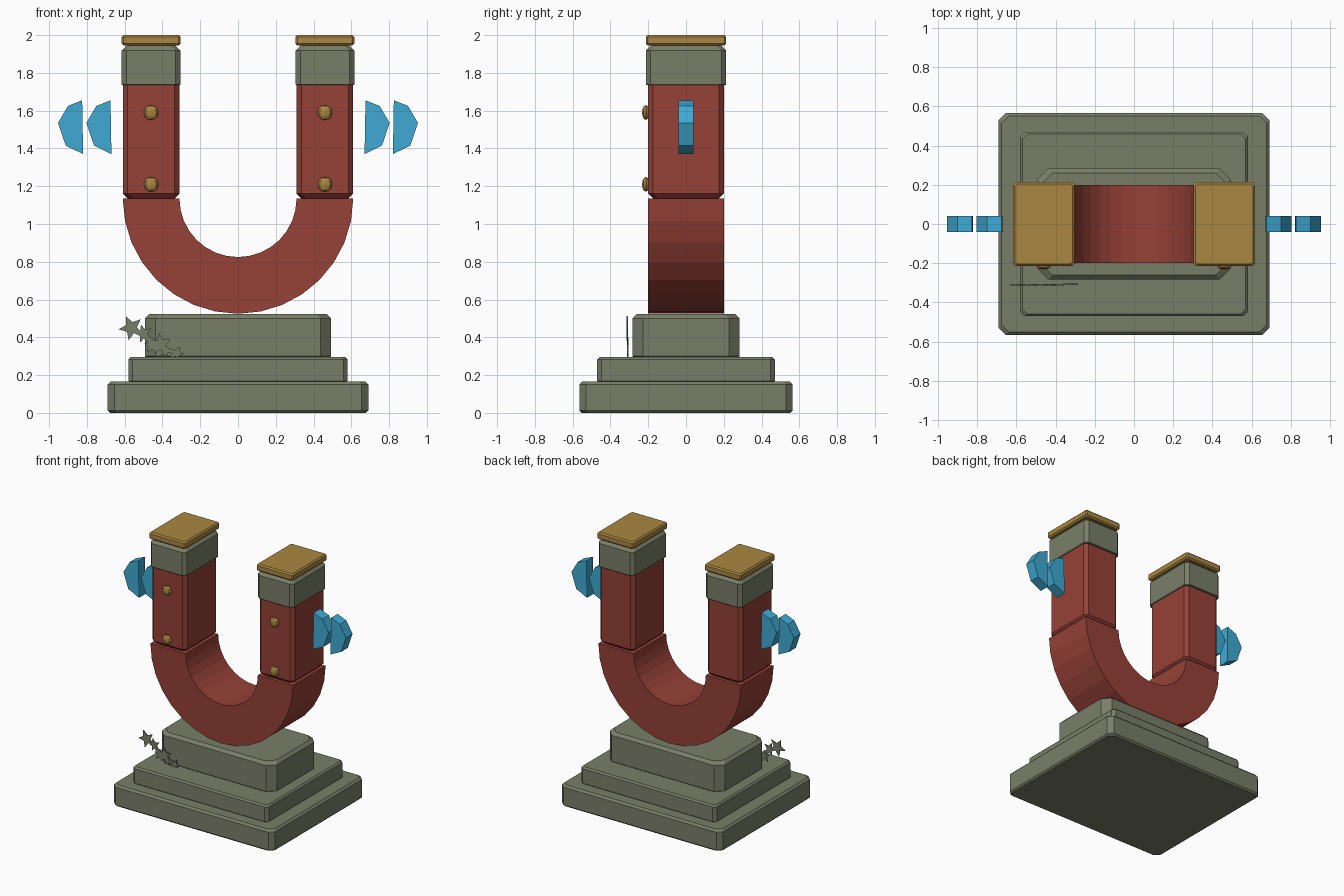
import bpy
import bmesh
from math import sin, cos, pi

cube = bpy.data.objects.get("Cube")
if cube:
    bpy.data.objects.remove(cube, do_unlink=True)


def material(name, rgb):
    # 0-255 display colour to linear
    lin = [((v / 255 + 0.055) / 1.055) ** 2.4 for v in rgb] + [1]
    m = bpy.data.materials.new(name)
    m.use_nodes = True
    m.diffuse_color = lin
    m.node_tree.nodes["Principled BSDF"].inputs["Base Color"].default_value = lin
    return m


red = material("red paint", (150, 65, 55))
stone = material("grey green stone", (121, 126, 104))
gold = material("gold metal", (170, 135, 65))
blue = material("bright blue", (62, 170, 212))


def add_object(name, bm, mat):
    bmesh.ops.recalc_face_normals(bm, faces=bm.faces)
    mesh = bpy.data.meshes.new(name)
    bm.to_mesh(mesh)
    bm.free()
    mesh.materials.append(mat)
    ob = bpy.data.objects.new(name, mesh)
    bpy.context.collection.objects.link(ob)
    return ob


def block(name, mat, x, hx, hy, z0, z1, corner, top, bottom):
    """Box with chamfered corners and bevelled top and bottom rims."""
    bm = bmesh.new()
    rings = []
    for z, inset in ((z0, bottom), (z0 + bottom, 0), (z1 - top, 0), (z1, top)):
        if rings and inset == 0 and bottom == 0 and z == z0:
            continue
        a, b, c = hx - inset, hy - inset, corner
        plan = [(a, b - c), (a - c, b), (c - a, b), (-a, b - c),
                (-a, c - b), (c - a, -b), (a - c, -b), (a, c - b)]
        rings.append([bm.verts.new((x + px, py, z)) for px, py in plan])
    for lo, hi in zip(rings, rings[1:]):
        for i in range(8):
            j = (i + 1) % 8
            bm.faces.new((lo[i], lo[j], hi[j], hi[i]))
    bm.faces.new(rings[0])
    bm.faces.new(rings[-1])
    return add_object(name, bm, mat)


def plate(name, mat, outline, y0, y1):
    """Extrude an outline of (x, z) points along y."""
    bm = bmesh.new()
    face = bm.faces.new([bm.verts.new((x, y0, z)) for x, z in outline])
    out = bmesh.ops.extrude_face_region(bm, geom=[face])
    moved = [v for v in out["geom"] if isinstance(v, bmesh.types.BMVert)]
    bmesh.ops.translate(bm, verts=moved, vec=(0, y1 - y0, 0))
    return add_object(name, bm, mat)


# Stepped stone plinth
block("plinth_base", stone, 0, 0.69, 0.565, 0, 0.165, 0.035, 0.015, 0.012)
block("plinth_middle", stone, 0, 0.58, 0.47, 0.16, 0.295, 0.022, 0.012, 0.01)
block("plinth_top", stone, 0, 0.493, 0.283, 0.29, 0.523, 0.055, 0.022, 0.01)

# Curved bottom of the horseshoe
STEPS, BEND_Z = 16, 1.135
bm = bmesh.new()
sections = []
for i in range(STEPS + 1):
    a = pi + pi * i / STEPS
    sections.append([bm.verts.new((r * cos(a), y, BEND_Z + r * sin(a)))
                     for r, y in ((0.61, -0.2), (0.61, 0.2), (0.31, 0.2), (0.31, -0.2))])
for s, t in zip(sections, sections[1:]):
    for k in range(4):
        n = (k + 1) % 4
        bm.faces.new((s[k], s[n], t[n], t[k]))
bm.faces.new(sections[0])
bm.faces.new(sections[-1])
add_object("magnet_bend", bm, red)

# Arms, pole tips, rivets and spark fins on both sides
fin = [(0.675, 1.655), (0.75, 1.625), (0.803, 1.535), (0.762, 1.415), (0.67, 1.37)]
for side, s in (("left", 1), ("right", -1)):
    x = s * 0.46
    block(side + "_arm", red, x, 0.15, 0.2, BEND_Z, 1.75, 0.026, 0.005, 0.026)
    block(side + "_pole_tip", stone, x, 0.156, 0.213, 1.735, 1.948, 0.026, 0.03, 0.004)
    block(side + "_gold_cap", gold, x, 0.156, 0.213, 1.945, 2.0, 0.01, 0.01, 0.01)
    for level, z in (("lower", 1.21), ("upper", 1.59)):
        bm = bmesh.new()
        bmesh.ops.create_uvsphere(bm, u_segments=8, v_segments=6, radius=0.039)
        bmesh.ops.scale(bm, vec=(1, 0.5, 1), verts=bm.verts)
        bmesh.ops.translate(bm, vec=(x, -0.213, z), verts=bm.verts)
        add_object(f"{side}_{level}_rivet", bm, gold)
    for place, shift in (("inner", 0), ("outer", 0.15)):
        plate(f"{side}_{place}_fin", blue,
              [(s * (px + shift), pz) for px, pz in fin], -0.04, 0.04)

# Spiky sprig: thin stem with star leaves, shrinking along its length
plate("sprig_stem", stone,
      [(-0.57, 0.47), (-0.55, 0.44), (-0.44, 0.34), (-0.3, 0.3),
       (-0.32, 0.32), (-0.42, 0.37)], -0.312, -0.308)
stars = [(-0.565, 0.45, 0.068), (-0.5, 0.42, 0.05), (-0.41, 0.365, 0.058),
         (-0.455, 0.355, 0.045), (-0.385, 0.325, 0.035), (-0.325, 0.315, 0.04)]
for n, (cx, cz, size) in enumerate(stars):
    points = []
    for k in range(10):
        r = size * (0.45 if k % 2 else 1)
        a = pi * k / 5 + n * 1.1 + 2
        points.append((cx + r * cos(a), max(0.295, cz + r * sin(a))))
    plate(f"sprig_leaf_{n + 1}", stone, points, -0.314 + n * 0.0005, -0.307 + n * 0.0005)
